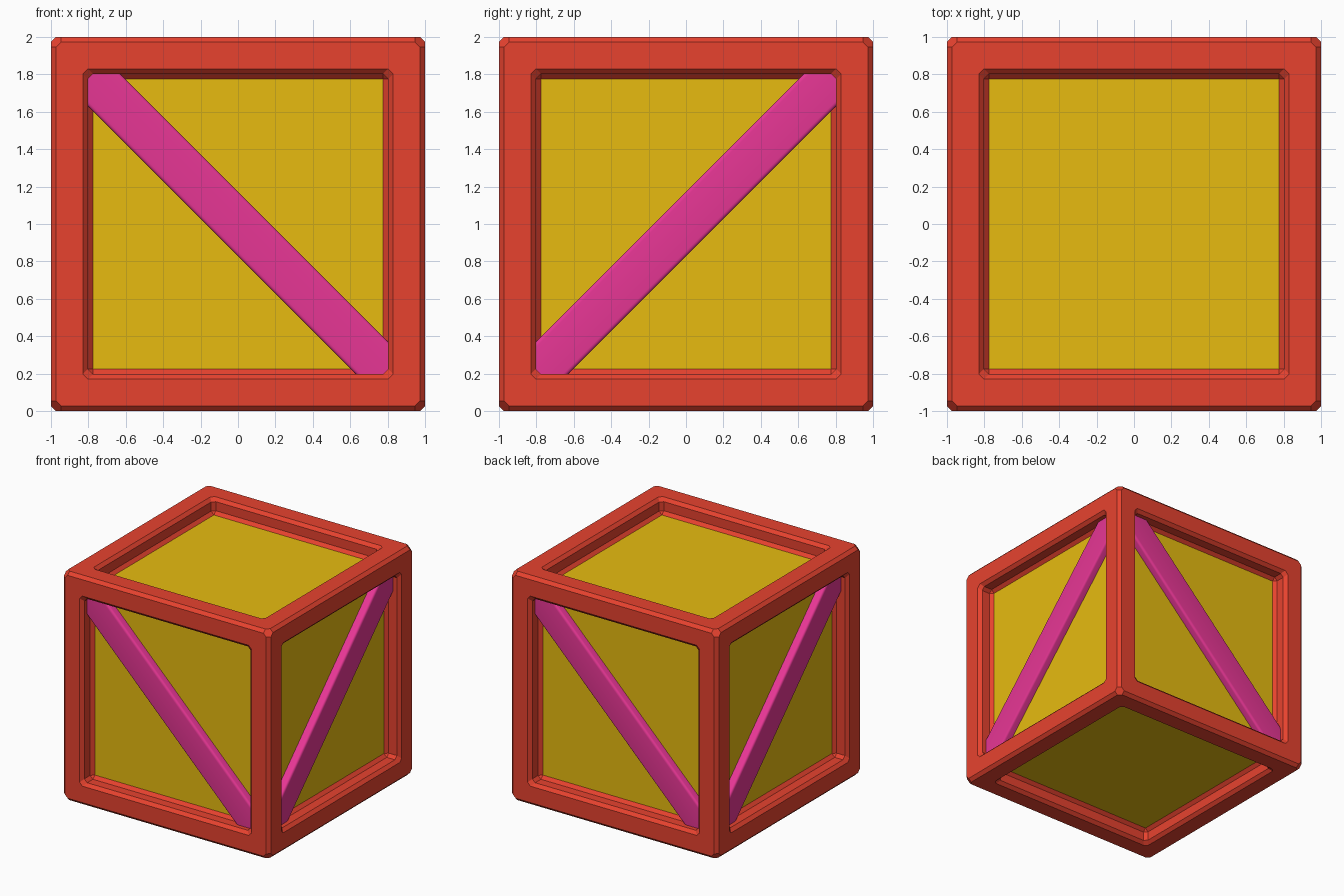
import bpy, bmesh
from itertools import permutations, product
from math import sin, cos, pi, radians, sqrt
from mathutils import Vector

if "Cube" in bpy.data.objects:
    bpy.data.objects.remove(bpy.data.objects["Cube"])

C = 0.027          # chamfer width
OPEN = 0.803       # half width of the openings
PANEL = 0.867      # distance of the recessed panels from the crate centre
BRACE = 0.935      # distance of the brace fronts from the crate centre
CENTRE = Vector((0, 0, 1))
X, Y, Z = Vector((1, 0, 0)), Vector((0, 1, 0)), Vector((0, 0, 1))
# right and up directions of each side as seen from outside
FRONT, BACK, RIGHT, LEFT = (X, Z), (-X, Z), (Y, Z), (-Y, Z)
SIDES = [FRONT, BACK, RIGHT, LEFT, (X, Y), (X, -Y)]


def place(side, a, b, h):
    u, v = side
    return CENTRE + u * a + v * b + u.cross(v) * h


def clipped_square(s, k):
    return [(s - k, -s), (s, k - s), (s, s - k), (s - k, s),
            (k - s, s), (-s, s - k), (-s, k - s), (k - s, -s)]


def loft(bm, side, layers):
    """Join successive outlines, each given as (points, height)."""
    rings = [[bm.verts.new(place(side, a, b, h)) for a, b in pts] for pts, h in layers]
    for r, q in zip(rings, rings[1:]):
        for i in range(len(r)):
            j = (i + 1) % len(r)
            bm.faces.new((r[i], r[j], q[j], q[i]))
    return rings


def finish(bm, name, color, fix_normals=True, smooth=False):
    if fix_normals:
        bmesh.ops.recalc_face_normals(bm, faces=bm.faces[:])
    me = bpy.data.meshes.new(name)
    bm.to_mesh(me)
    bm.free()
    mat = bpy.data.materials.new(name + "_paint")
    mat.diffuse_color = (*color, 1)
    mat.use_nodes = True
    mat.node_tree.nodes["Principled BSDF"].inputs["Base Color"].default_value = mat.diffuse_color
    me.materials.append(mat)
    ob = bpy.data.objects.new(name, me)
    bpy.context.collection.objects.link(ob)
    if smooth:
        bpy.ops.object.select_all(action='DESELECT')
        ob.select_set(True)
        bpy.context.view_layer.objects.active = ob
        bpy.ops.object.shade_smooth_by_angle(angle=radians(35))


# Frame: chamfered cube shell with cut corners
bm = bmesh.new()
for p in permutations((1, 1 - C, 1 - 2 * C)):
    for s in product((-1, 1), repeat=3):
        bm.verts.new(CENTRE + Vector([a * b for a, b in zip(p, s)]))
bmesh.ops.convex_hull(bm, input=bm.verts[:])
bmesh.ops.dissolve_limit(bm, angle_limit=0.02, verts=bm.verts[:], edges=bm.edges[:])
bmesh.ops.delete(bm, geom=[f for f in bm.faces if f.calc_area() > 1], context='FACES_ONLY')
# Frame: stepped, chamfered opening on every side
for side in SIDES:
    loft(bm, side, [(clipped_square(1 - C, C), 1),
                    (clipped_square(OPEN + C, C), 1),
                    (clipped_square(OPEN, C), 1 - C),
                    (clipped_square(OPEN, C), PANEL + C),
                    (clipped_square(OPEN - C, 0), PANEL)])
bmesh.ops.remove_doubles(bm, verts=bm.verts[:], dist=0.0005)
finish(bm, "crate_frame", (0.8, 0.055, 0.028))

# Recessed panels
bm = bmesh.new()
s = OPEN - C
for side in SIDES:
    bm.faces.new([bm.verts.new(place(side, a, b, PANEL))
                  for a, b in ((-s, -s), (s, -s), (s, s), (-s, s))])
finish(bm, "crate_panels", (0.8, 0.5, 0.005), False)


# Diagonal braces with rounded edges on the four upright sides
def brace_outline(w, flip):
    s = OPEN
    pts = [(-s, s), (-s, s - w), (s - w, -s), (s, -s), (s, w - s), (w - s, s)]
    return [(a * flip, b) for a, b in pts]


R = 0.02
for name, side, flip in (("front", FRONT, 1), ("back", BACK, 1),
                         ("right", RIGHT, -1), ("left", LEFT, -1)):
    bm = bmesh.new()
    layers = [(brace_outline(0.172, flip), PANEL - 0.01)]
    for i in range(4):
        t = i / 3 * pi / 2
        w = 0.172 - sqrt(2) * R * (1 - cos(t))
        layers.append((brace_outline(w, flip), BRACE - R + R * sin(t)))
    rings = loft(bm, side, layers)
    bm.faces.new(rings[0])
    bm.faces.new(rings[-1])
    bmesh.ops.remove_doubles(bm, verts=bm.verts[:], dist=0.0001)
    finish(bm, name + "_brace", (0.8, 0.037, 0.3), smooth=True)
